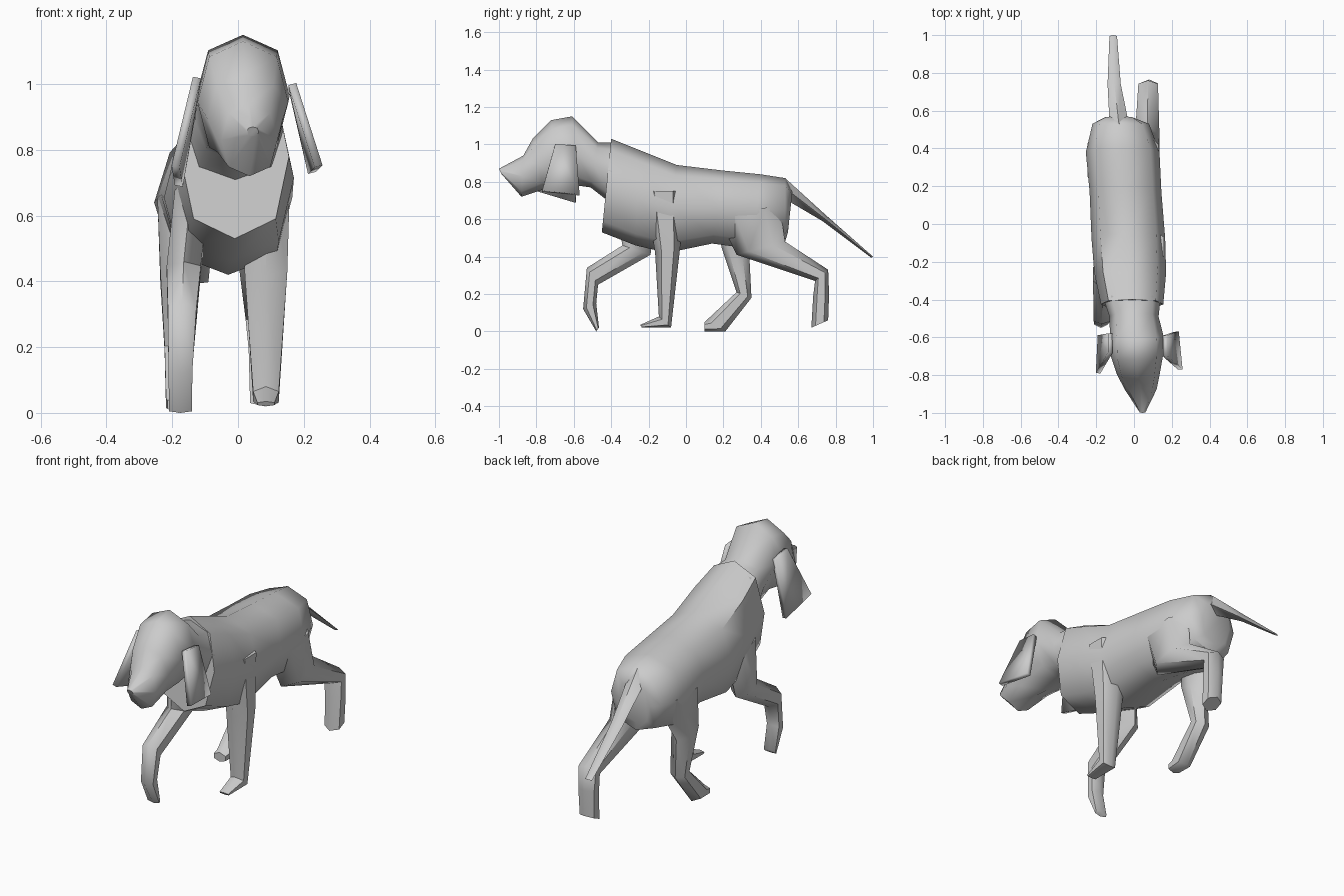
import bpy, bmesh, math
from mathutils import Vector


def finish(name, bm, angle=55):
    bmesh.ops.recalc_face_normals(bm, faces=bm.faces)
    me = bpy.data.meshes.new(name)
    bm.to_mesh(me)
    bm.free()
    ob = bpy.data.objects.new(name, me)
    bpy.context.collection.objects.link(ob)
    bpy.ops.object.select_all(action='DESELECT')
    ob.select_set(True)
    bpy.context.view_layer.objects.active = ob
    bpy.ops.object.shade_smooth_by_angle(angle=math.radians(angle))
    return ob


def loft(name, stations, sides=6, power=1.0):
    """Stations: (y, z) of one profile edge, (y, z) of the other, x centre, half width."""
    def sq(v):
        return math.copysign(abs(v) ** power, v) if abs(v) > 1e-6 else 0.0
    bm = bmesh.new()
    rings = []
    for ya, za, yb, zb, xc, hw in stations:
        a, b = Vector((xc, ya, za)), Vector((xc, yb, zb))
        mid, half = (a + b) / 2, (a - b) / 2
        ring = []
        for i in range(sides):
            t = math.tau * i / sides
            ring.append(bm.verts.new(mid + half * sq(math.cos(t)) + Vector((hw * sq(math.sin(t)), 0, 0))))
        rings.append(ring)
    for r, s in zip(rings, rings[1:]):
        for i in range(sides):
            j = (i + 1) % sides
            bm.faces.new((r[i], r[j], s[j], s[i]))
    bm.faces.new(rings[0])
    bm.faces.new(rings[-1])
    return finish(name, bm)


# Torso from chest to rump
loft("torso", [
    (-.40, 1.03, -.45, .53, -.01, .165),
    (-.25, .97, -.27, .46, -.02, .19),
    (-.05, .89, -.10, .42, -.03, .195),
    (.20, .86, .14, .47, -.045, .19),
    (.40, .84, .36, .44, -.06, .195),
    (.53, .82, .53, .48, -.07, .15),
    (.57, .76, .545, .53, -.08, .09)], 8, .8)

# Head, muzzle and neck
loft("head_and_neck", [
    (-1.0, .87, -.985, .84, .045, .018),
    (-.87, .94, -.88, .72, .035, .085),
    (-.82, 1.03, -.76, .76, .022, .115),
    (-.72, 1.13, -.68, .76, .015, .138),
    (-.61, 1.15, -.58, .78, .015, .142),
    (-.47, 1.01, -.51, .77, .0, .13),
    (-.38, 1.01, -.42, .70, -.01, .15),
    (-.25, .93, -.28, .62, -.02, .15)], 8, .85)

# Tail
loft("tail", [
    (.53, .82, .56, .69, -.08, .05),
    (.75, .62, .73, .59, -.105, .035),
    (1.0, .40, .99, .395, -.11, .02)], 4)

# Legs, each running from inside the torso to the paw
legs = {
    "front_leg_right": [
        (-.22, .75, -.02, .75, .09, .08),
        (-.165, .42, -.03, .46, .085, .075),
        (-.145, .08, -.08, .02, .085, .045),
        (-.245, .035, -.235, .02, .085, .03)],
    "front_leg_left": [
        (-.38, .70, -.16, .62, -.14, .06),
        (-.34, .46, -.19, .41, -.165, .06),
        (-.53, .34, -.47, .25, -.17, .05),
        (-.55, .12, -.48, .15, -.175, .042),
        (-.48, .0, -.465, .02, -.175, .04)],
    "back_leg_right": [
        (.50, .68, .18, .60, .06, .08),
        (.53, .48, .27, .41, .07, .075),
        (.76, .33, .69, .27, .075, .06),
        (.765, .20, .68, .19, .08, .055),
        (.76, .06, .67, .02, .08, .05)],
    "back_leg_left": [
        (.16, .65, .52, .65, -.18, .075),
        (.19, .45, .34, .38, -.18, .065),
        (.27, .21, .35, .18, -.18, .05),
        (.11, .06, .21, .0, -.18, .045),
        (.10, .05, .10, .0, -.18, .04)],
}
for name, path in legs.items():
    loft(name, path)

# Hanging ears: front top, back top, back bottom, front bottom
ears = {
    "ear_right": [(.165, -.70, 1.0), (.165, -.59, .99), (.225, -.57, .73), (.245, -.77, .75)],
    "ear_left": [(-.125, -.68, 1.02), (-.125, -.58, 1.0), (-.18, -.59, .69), (-.19, -.79, .75)],
}
for name, corners in ears.items():
    bm = bmesh.new()
    bm.faces.new([bm.verts.new(c) for c in corners])
    ob = finish(name, bm, 30)
    mod = ob.modifiers.new("thickness", 'SOLIDIFY')
    mod.thickness = .025
    mod.offset = 0
